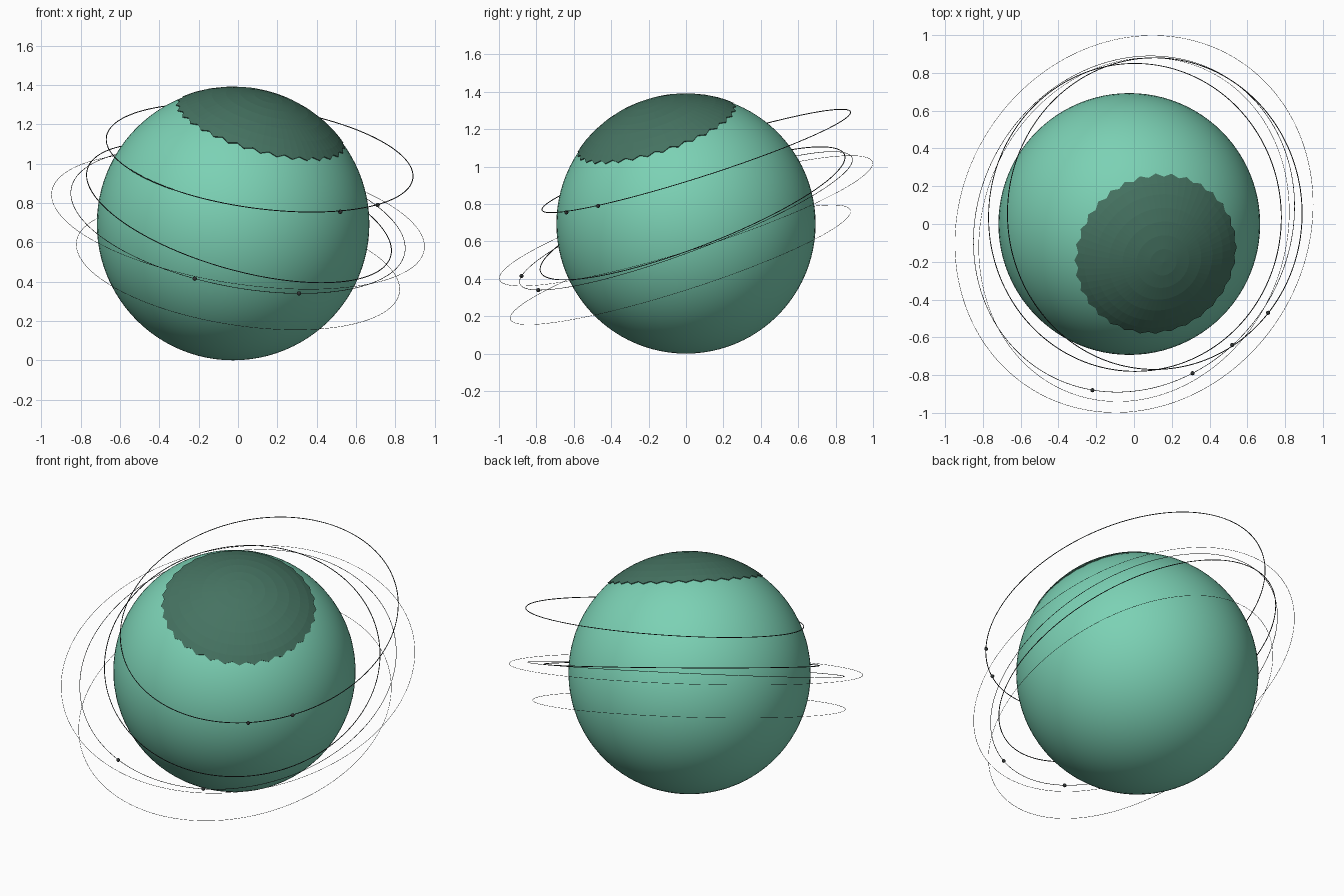
import bpy, bmesh, math
from math import sin, cos, radians, pi
from mathutils import Vector

if "Cube" in bpy.data.objects:
    bpy.data.objects.remove(bpy.data.objects["Cube"])

def material(name, r, g, b):
    m = bpy.data.materials.new(name)
    m.diffuse_color = (r, g, b, 1)
    m.use_nodes = True
    m.node_tree.nodes["Principled BSDF"].inputs["Base Color"].default_value = m.diffuse_color
    return m

GREEN = material("sea_green", .20, .64, .46)
DARK = material("deep_green", .06, .17, .12)
INK = material("ink", .03, .035, .035)

CENTRE = Vector((-.025, 0, .693))
R = .693
AXIS = Vector((.259, -.291, .92)).normalized()

def ball(name, loc, radius, mat, segs, rings):
    bpy.ops.mesh.primitive_uv_sphere_add(segments=segs, ring_count=rings, radius=radius, location=loc)
    ob = bpy.context.object
    ob.name = name
    ob.data.materials.append(mat)
    bpy.ops.object.shade_smooth()
    return ob

# Main globe
ball("globe", CENTRE, R, GREEN, 96, 48)

# Polar cap: faceted dome with a toothed rim tucked into the globe
def polar_cap(segs=64):
    bm = bmesh.new()
    apex = bm.verts.new((0, 0, .699))
    rings = []
    for deg, rad, tooth in [(6, .699, 0), (12, .699, 0), (18, .699, 0), (24, .699, 0),
                            (30, .699, 0), (35, .699, 0), (38, .698, 1), (38, .682, 1)]:
        ring = []
        for i in range(segs):
            t = radians(deg + tooth * (i % 2) * 1.6)
            a = 2 * pi * i / segs
            ring.append(bm.verts.new((rad * sin(t) * cos(a), rad * sin(t) * sin(a), rad * cos(t))))
        rings.append(ring)
    for i in range(segs):
        j = (i + 1) % segs
        bm.faces.new((apex, rings[0][i], rings[0][j]))
        for p, q in zip(rings, rings[1:]):
            bm.faces.new((p[i], q[i], q[j], p[j]))
    me = bpy.data.meshes.new("polar_cap")
    bm.to_mesh(me)
    bm.free()
    ob = bpy.data.objects.new("polar_cap", me)
    bpy.context.collection.objects.link(ob)
    me.materials.append(DARK)
    ob.location = CENTRE
    ob.rotation_mode = 'QUATERNION'
    ob.rotation_quaternion = AXIS.to_track_quat('Z', 'Y')

polar_cap()

# Orbit rings: centre, half widths in x and y, skew, slopes of the plane, wire radius
def orbit(name, c, hx, hy, skew, a, b, wire, n=160):
    cu = bpy.data.curves.new(name, 'CURVE')
    cu.dimensions = '3D'
    cu.bevel_depth = wire
    cu.bevel_resolution = 1
    sp = cu.splines.new('POLY')
    sp.points.add(n - 1)
    sp.use_cyclic_u = True
    for i, p in enumerate(sp.points):
        t = 2 * pi * i / n
        x, y = hx * cos(t), hy * sin(t + radians(skew))
        p.co = (c[0] + x, c[1] + y, c[2] + a * x + b * y, 1)
    cu.materials.append(INK)
    ob = bpy.data.objects.new(name, cu)
    bpy.context.collection.objects.link(ob)

orbit("upper_orbit", (.11, .055, 1.03), .78, .825, 0, -.12, .315, .0024)
orbit("inner_orbit", (.005, .035, .75), .775, .815, 0, -.248, .367, .0024)
orbit("middle_orbit", (0, 0, .71), .85, .89, 6, -.207, .387, .0015)
orbit("outer_orbit", (0, 0, .71), .948, .998, 6, -.175, .325, .001)
orbit("lower_orbit", (0, -.03, .475), .822, .91, 6, -.177, .33, .001)

# Small moons
for i, p in enumerate([(.52, -.64, .755), (.71, -.47, .79), (-.22, -.88, .415), (.31, -.79, .34)]):
    ball(f"moon_{i + 1}", p, .011, INK, 16, 8)
